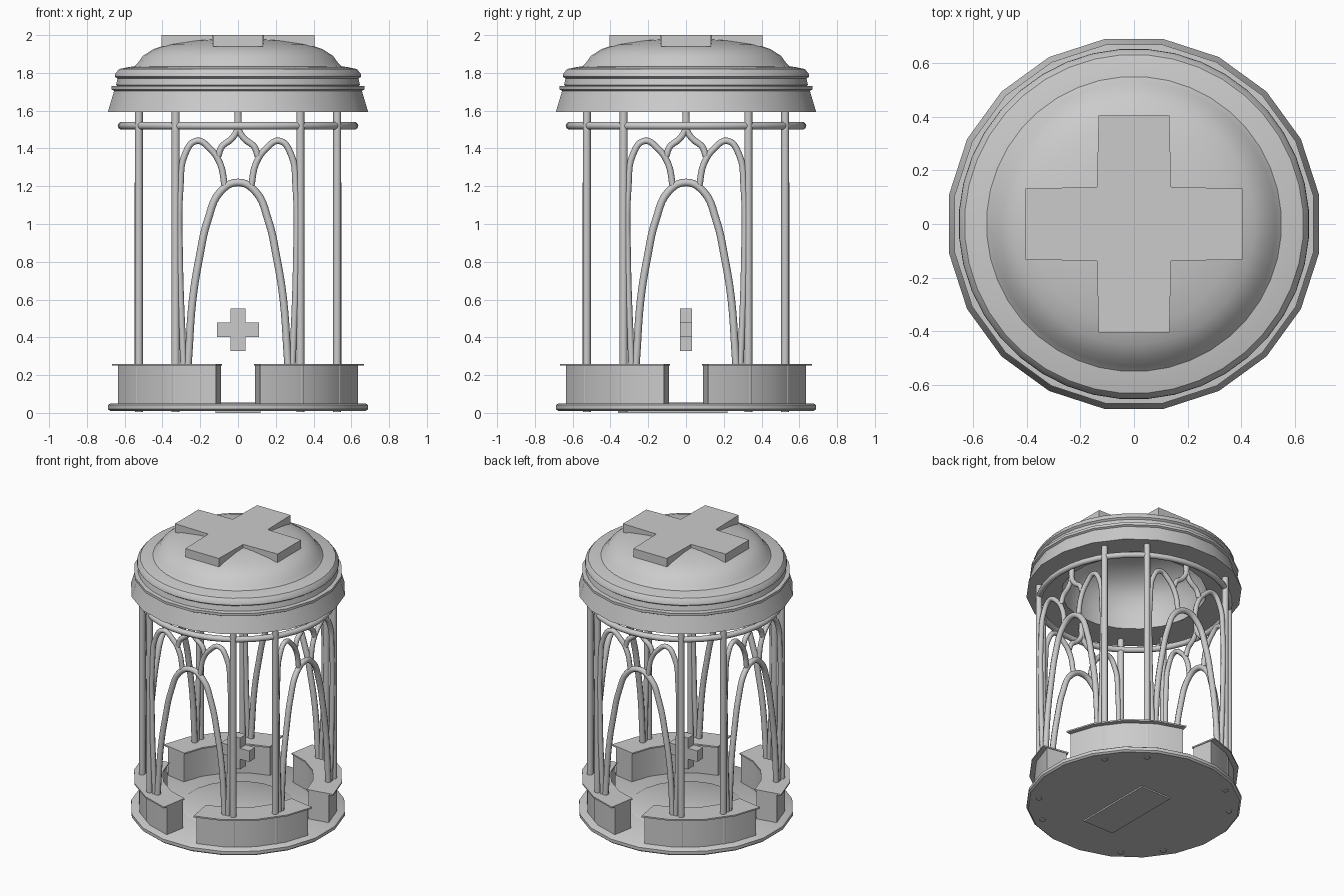
import bpy, bmesh
from math import sin, cos, pi, radians, atan2, hypot
from mathutils import Matrix, Vector

if "Cube" in bpy.data.objects:
    bpy.data.objects.remove(bpy.data.objects["Cube"])


def finish(name, bm, smooth=True, angle=35):
    bmesh.ops.recalc_face_normals(bm, faces=bm.faces)
    me = bpy.data.meshes.new(name)
    bm.to_mesh(me)
    bm.free()
    ob = bpy.data.objects.new(name, me)
    bpy.context.collection.objects.link(ob)
    if smooth:
        bpy.ops.object.select_all(action='DESELECT')
        ob.select_set(True)
        bpy.context.view_layer.objects.active = ob
        bpy.ops.object.shade_smooth_by_angle(angle=radians(angle))
    return ob


def lathe(name, profile, n, smooth=True):
    """Revolve (r, z) points around z, with flats facing the axes."""
    bm = bmesh.new()
    rings = []
    for r, z in profile:
        if r == 0:
            rings.append([bm.verts.new((0, 0, z))])
        else:
            rings.append([bm.verts.new((r * cos(2 * pi * (i + .5) / n),
                                        r * sin(2 * pi * (i + .5) / n), z)) for i in range(n)])
    for a, b in zip(rings, rings[1:]):
        for i in range(n):
            j = (i + 1) % n
            if len(a) == 1:
                bm.faces.new((a[0], b[i], b[j]))
            elif len(b) == 1:
                bm.faces.new((a[i], a[j], b[0]))
            else:
                bm.faces.new((a[i], a[j], b[j], b[i]))
    return finish(name, bm, smooth)


def arc_block(name, mid, angles, r0, r1, z0, z1):
    """Solid curved block between two radii and heights."""
    bm = bmesh.new()
    secs = []
    for d in angles:
        a = radians(mid + d)
        secs.append([bm.verts.new((r * cos(a), r * sin(a), z))
                     for r, z in ((r0, z0), (r1, z0), (r1, z1), (r0, z1))])
    for s, t in zip(secs, secs[1:]):
        for i in range(4):
            j = (i + 1) % 4
            bm.faces.new((s[i], s[j], t[j], t[i]))
    bm.faces.new(secs[0])
    bm.faces.new(secs[-1])
    return finish(name, bm)


def box(name, lo, hi):
    bm = bmesh.new()
    bmesh.ops.create_cube(bm, size=1)
    for v in bm.verts:
        v.co = [l + (c + .5) * (h - l) for l, h, c in zip(lo, hi, v.co)]
    return finish(name, bm, False)


def plus(name, inner, end, length, depth, mat):
    """Extruded plus shape drawn in local xy."""
    bm = bmesh.new()
    pts = []
    for k in range(4):
        c, s = cos(k * pi / 2), sin(k * pi / 2)
        for x, y in ((inner, -inner), (length, -end), (length, end)):
            pts.append(bm.verts.new((x * c - y * s, x * s + y * c, 0)))
    f = bm.faces.new(pts)
    ext = bmesh.ops.extrude_face_region(bm, geom=[f])
    for v in ext['geom']:
        if isinstance(v, bmesh.types.BMVert):
            v.co.z += depth
    bmesh.ops.transform(bm, matrix=mat, verts=bm.verts)
    return finish(name, bm, False)


def tubes(name, paths, radius, rot):
    """Smooth round rods through the given (x, z) points on the front plane."""
    cu = bpy.data.curves.new(name, 'CURVE')
    cu.dimensions = '3D'
    cu.bevel_depth = radius
    cu.bevel_resolution = 2
    cu.resolution_u = 5
    cu.use_fill_caps = True
    for p in paths:
        sp = cu.splines.new('BEZIER')
        sp.bezier_points.add(len(p) - 1)
        for bp, (x, z) in zip(sp.bezier_points, p):
            bp.co = (x, -.527, z)
            bp.handle_left_type = bp.handle_right_type = 'AUTO'
    ob = bpy.data.objects.new(name, cu)
    ob.rotation_euler.z = rot
    bpy.context.collection.objects.link(ob)


def mirror(p):
    return [(-x, z) for x, z in p]


# Base disc, raised floor centre and bottom plate
lathe("base", [(0, .01), (.685, .01), (.697, .02), (.697, .042), (.685, .05), (0, .05)], 20)
lathe("floor_centre", [(.37, .05), (.36, .056), (0, .056)], 20)
box("bottom_plate", (-.12, -.36, 0), (.12, .22, .012))

# Curved bench walls with overhanging caps
for k in range(4):
    mid = 45 + 90 * k
    arc_block(f"bench_wall_{k}", mid, (-34.5, -18, 0, 18, 34.5), .5, .645, .045, .25)
    arc_block(f"bench_cap_{k}", mid, (-35, -18, 0, 18, 35), .49, .678, .25, .26)

# Columns in pairs at each diagonal
n = 0
for sx in (-1, 1):
    for sy in (-1, 1):
        for x, y in ((.33, .525), (.525, .33)):
            bm = bmesh.new()
            bmesh.ops.create_cone(bm, cap_ends=True, segments=12, radius1=.021, radius2=.021, depth=1.62,
                                  matrix=Matrix.Translation((sx * x, sy * y, .814)))
            finish(f"column_{n}", bm)
            n += 1

# Ring joining the columns
bpy.ops.mesh.primitive_torus_add(major_radius=.617, minor_radius=.02, major_segments=40,
                                 minor_segments=10, location=(0, 0, 1.52))
bpy.context.object.name = "column_ring"
bpy.ops.object.shade_smooth_by_angle(angle=radians(60))

# Tracery on all four sides: main arch, two side arches, ogee
half = [(-.28, .05), (-.262, .3), (-.24, .6), (-.205, .82), (-.16, 1.02), (-.09, 1.175)]
main = half + [(0, 1.22)] + mirror(half)[::-1]
side = [(-.28, .05), (-.29, .3), (-.308, .8), (-.305, 1.2), (-.28, 1.37), (-.22, 1.44),
        (-.15, 1.40), (-.095, 1.32), (-.07, 1.2)]
ogee = [(-.105, 1.36), (-.085, 1.41), (-.035, 1.45), (-.004, 1.5), (0, 1.62)]
for k in range(4):
    tubes(f"arch_{k}", [main], .02, k * pi / 2)
    tubes(f"tracery_{k}", [side, mirror(side), ogee, mirror(ogee)], .017, k * pi / 2)

# Domed roof with stepped rim and hollow underside
lathe("roof_skirt", [(.47, 1.592), (.698, 1.592), (.664, 1.705), (.677, 1.712), (.677, 1.73), (.6, 1.735)], 20)
lathe("roof_dome", [(.62, 1.73), (.648, 1.735), (.64, 1.77), (.654, 1.78), (.652, 1.795), (.632, 1.82),
                    (.585, 1.83), (.55, 1.835), (.53, 1.855), (.505, 1.89), (.45, 1.925),
                    (.38, 1.95), (.25, 1.972), (.12, 1.982), (0, 1.985)], 40)
lathe("roof_inside", [(.47, 1.592), (.46, 1.7), (.43, 1.8), (.36, 1.88), (.22, 1.93), (0, 1.945)], 40)

# Plus on the roof and floating plus in the middle
plus("roof_plus", .138, .132, .405, .06, Matrix.Translation((0, 0, 1.94)))
plus("floating_plus", .039, .039, .112, .066,
     Matrix.Translation((0, .033, .44)) @ Matrix.Rotation(pi / 2, 4, 'X'))
